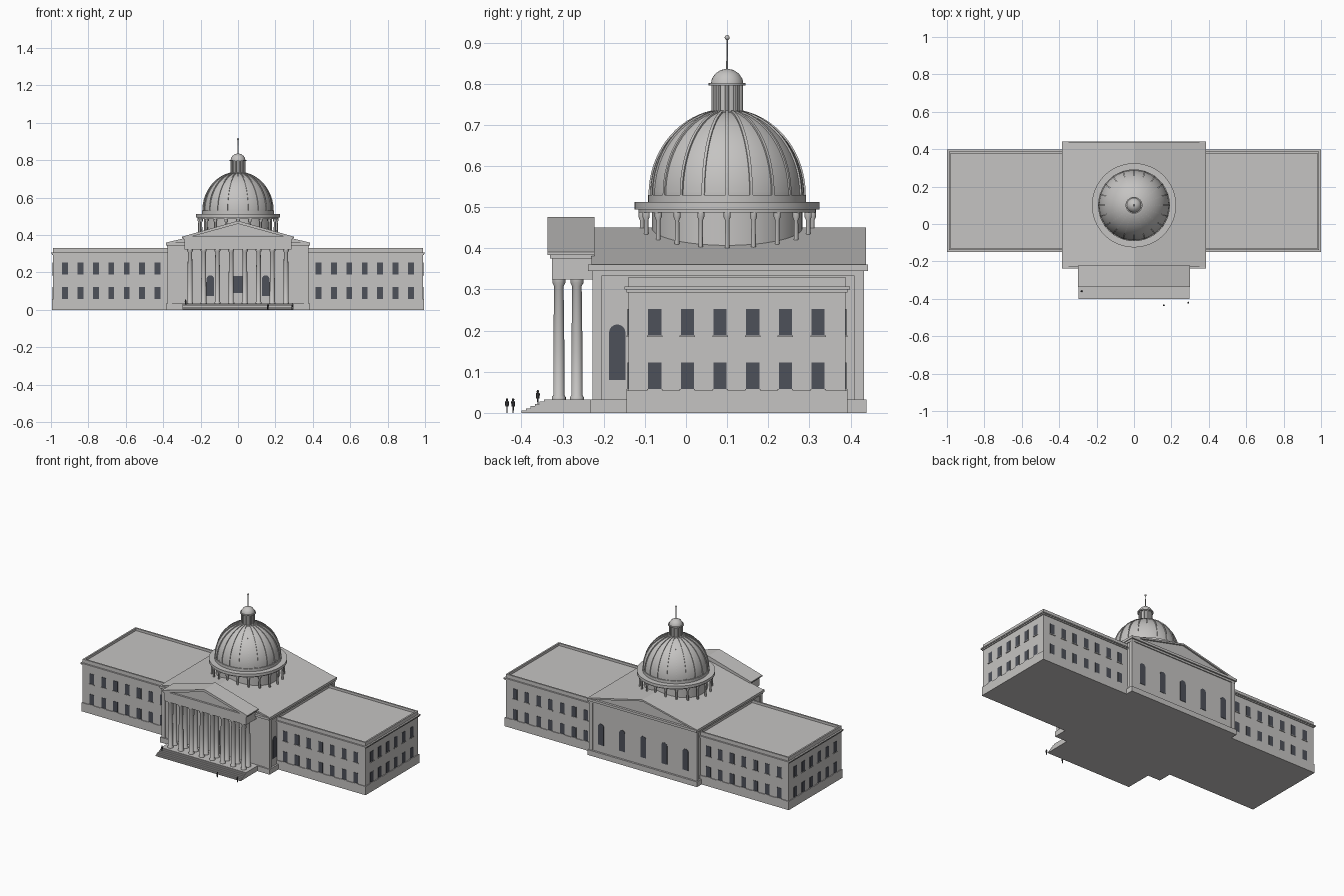
import bpy, bmesh, math
from mathutils import Matrix, Vector

cube = bpy.data.objects.get("Cube")
if cube:
    bpy.data.objects.remove(cube, do_unlink=True)


def material(name, rgb):
    m = bpy.data.materials.new(name)
    m.use_nodes = True
    m.diffuse_color = (*rgb, 1)
    m.node_tree.nodes["Principled BSDF"].inputs["Base Color"].default_value = (*rgb, 1)
    return m


STONE = material("pale_stone", (0.56, 0.55, 0.54))
GLASS = material("dark_glass", (0.075, 0.082, 0.1))
DARK = material("dark_clothing", (0.06, 0.06, 0.065))


def finish(name, bm, mat=STONE, smooth=False):
    bmesh.ops.recalc_face_normals(bm, faces=bm.faces)
    me = bpy.data.meshes.new(name)
    bm.to_mesh(me)
    bm.free()
    me.materials.append(mat)
    if smooth:
        me.shade_smooth()
        me.set_sharp_from_angle(angle=math.radians(35))
    ob = bpy.data.objects.new(name, me)
    bpy.context.collection.objects.link(ob)
    return ob


def box(bm, x0, x1, y0, y1, z0, z1):
    size = Matrix.Diagonal((abs(x1 - x0), y1 - y0, z1 - z0, 1))
    mid = Matrix.Translation(((x0 + x1) / 2, (y0 + y1) / 2, (z0 + z1) / 2))
    bmesh.ops.create_cube(bm, size=1, matrix=mid @ size)


def prism(bm, pts, axis, a, b, mat=Matrix()):
    """Extrude a (side, height) outline along the x or y axis from a to b."""
    def place(p, d):
        return mat @ Vector((d, p[0], p[1]) if axis == "x" else (p[0], d, p[1]))
    f = [bm.verts.new(place(p, a)) for p in pts]
    g = [bm.verts.new(place(p, b)) for p in pts]
    bm.faces.new(f)
    bm.faces.new(g[::-1])
    n = len(pts)
    for i in range(n):
        j = (i + 1) % n
        bm.faces.new((f[i], g[i], g[j], f[j]))


def lathe(bm, profile, x, y, sides):
    """Turn a (radius, height) profile around a vertical axis and cap it."""
    rings = [[bm.verts.new((x + r * math.cos(k * math.tau / sides),
                            y + r * math.sin(k * math.tau / sides), z))
              for k in range(sides)] for r, z in profile]
    for lo, hi in zip(rings, rings[1:]):
        for k in range(sides):
            j = (k + 1) % sides
            bm.faces.new((lo[k], lo[j], hi[j], hi[k]))
    bm.faces.new(rings[0][::-1])
    bm.faces.new(rings[-1])


def window(bm, axis, u, wall, z0, z1, w, arched=False):
    h = w / 2
    pts = [(u - h, z0), (u + h, z0)]
    if arched:
        pts += [(u + h * math.cos(t * math.pi / 8), z1 - h + h * math.sin(t * math.pi / 8))
                for t in range(9)]
    else:
        pts += [(u + h, z1), (u - h, z1)]
    prism(bm, pts, axis, wall - 0.002, wall + 0.002)


# Wings with plinth, cornice and parapet
WY0, WY1 = -0.14, 0.388
for side, label in ((-1, "right"), (1, "left")):
    bm = bmesh.new()
    inner, outer = side * 0.36, side * 0.99
    box(bm, inner, outer, WY0, WY1, 0, 0.315)
    box(bm, inner, outer + side * 0.005, WY0 - 0.005, WY1 + 0.005, 0, 0.055)
    box(bm, inner, outer + side * 0.01, WY0 - 0.01, WY1 + 0.01, 0.3, 0.307)
    box(bm, inner, outer + side * 0.005, WY0 - 0.005, WY1 + 0.005, 0.293, 0.3)
    for y in (WY0, WY1 - 0.01):
        box(bm, inner, outer, y, y + 0.01, 0.307, 0.33)
    box(bm, outer - side * 0.01, outer, WY0, WY1, 0.307, 0.33)
    finish(label + "_wing", bm)

    # Two rows of windows with sills on three walls
    glass, sills = bmesh.new(), bmesh.new()
    for z0 in (0.058, 0.188):
        z1 = z0 + 0.064
        for i in range(7):
            x = side * (0.43 + i * 0.0825)
            for wall in (WY0, WY1):
                window(glass, "y", x, wall, z0, z1, 0.031)
                box(sills, x - 0.019, x + 0.019, wall - 0.005, wall + 0.005, z0 - 0.004, z0)
        for i in range(6):
            y = -0.076 + i * 0.0794
            window(glass, "x", y, outer, z0, z1, 0.032)
            box(sills, outer - 0.005, outer + 0.005, y - 0.019, y + 0.019, z0 - 0.004, z0)
    finish(label + "_wing_windows", glass, GLASS)
    finish(label + "_wing_sills", sills)

# Central block
CX, CY0, CY1 = 0.373, -0.222, 0.427
bm = bmesh.new()
box(bm, -CX, CX, CY0, CY1, 0, 0.345)
box(bm, -0.384, 0.384, CY0 - 0.01, CY1 + 0.012, 0, 0.033)
for x in (-CX, CX):
    for y in (CY0, CY1):
        sx, sy = math.copysign(1, x), (-1 if y < 0 else 1)
        xs = sorted((x + sx * 0.005, x - sx * 0.02))
        ys = sorted((y + sy * 0.005, y - sy * 0.017))
        box(bm, *xs, *ys, 0.033, 0.345)
box(bm, -0.379, 0.379, CY0 - 0.006, CY1 + 0.006, 0.333, 0.345)
box(bm, -0.384, 0.384, CY0 - 0.016, CY1 + 0.015, 0.345, 0.36)
finish("central_block", bm)

# Main gabled roof with projecting raking edges
bm = bmesh.new()
prism(bm, [(-0.384, 0.36), (0.384, 0.36), (0, 0.45)], "y", CY0, CY1)
finish("main_roof", bm)
bm = bmesh.new()
rake = [(-0.384, 0.36), (0, 0.45), (0.384, 0.36), (0.34, 0.36), (0, 0.44), (-0.34, 0.36)]
for a, b in ((CY0 - 0.008, CY0 + 0.01), (CY1 - 0.01, CY1 + 0.01)):
    prism(bm, rake, "y", a, b)
finish("main_roof_edges", bm)

# Arched windows and entrance of the central block
bm = bmesh.new()
for i in range(-2, 3):
    window(bm, "y", i * 0.148, CY1, 0.08, 0.215, 0.04, True)
for x in (-0.148, 0.148):
    window(bm, "y", x, CY0, 0.075, 0.185, 0.04, True)
window(bm, "y", 0, CY0, 0.09, 0.18, 0.05)
for x in (-CX, CX):
    window(bm, "x", -0.167, x, 0.08, 0.215, 0.04, True)
finish("arched_windows", bm, GLASS)
bm = bmesh.new()
box(bm, -0.03, 0.03, CY0 - 0.004, CY0, 0.033, 0.085)
finish("entrance_door", bm)

# Portico platform and steps
bm = bmesh.new()
box(bm, -0.298, 0.298, -0.335, CY0, 0, 0.033)
for i in range(6):
    box(bm, -0.298, 0.298, -0.4 + i * 0.011, -0.335, i * 0.0055, (i + 1) * 0.0055)
finish("portico_steps", bm)

# Two rows of portico columns
bm = bmesh.new()
shaft = [(0.017, 0.033), (0.017, 0.038), (0.0135, 0.043), (0.0135, 0.15), (0.0115, 0.308),
         (0.016, 0.316), (0.016, 0.326)]
for i in range(8):
    x = (i - 3.5) * 0.0733
    for y in (-0.309, -0.265):
        lathe(bm, shaft, x, y, 16)
finish("portico_columns", bm, smooth=True)

# Portico entablature and pediment
bm = bmesh.new()
box(bm, -0.285, 0.285, -0.326, CY0, 0.324, 0.378)
box(bm, -0.292, 0.292, -0.33, CY0, 0.375, 0.384)
box(bm, -0.3, 0.3, -0.336, CY0, 0.384, 0.391)
prism(bm, [(-0.28, 0.391), (0.28, 0.391), (0, 0.465)], "y", -0.324, CY0)
prism(bm, [(-0.3, 0.391), (0, 0.476), (0.3, 0.391), (0.25, 0.391), (0, 0.46), (-0.25, 0.391)],
      "y", -0.336, CY0)
finish("portico_pediment", bm)

# Drum and colonnade under the dome
DY = 0.1
bm = bmesh.new()
lathe(bm, [(0.183, 0.35), (0.183, 0.487), (0.216, 0.487), (0.216, 0.494), (0.225, 0.494),
           (0.225, 0.512), (0.192, 0.512), (0.192, 0.53), (0.187, 0.53), (0.187, 0.536)],
      0, DY, 64)
finish("dome_drum", bm, smooth=True)
bm = bmesh.new()
for i in range(20):
    a = i * math.tau / 20
    lathe(bm, [(0.0065, 0.36), (0.0055, 0.468), (0.009, 0.476), (0.009, 0.488)],
          0.207 * math.cos(a), DY + 0.207 * math.sin(a), 10)
finish("drum_columns", bm, smooth=True)


# Dome shell and raised ribs
def dome_arc(grow, steps=16):
    top = math.radians(78)
    return [((0.187 + grow) * math.cos(top * k / steps),
             0.53 + (0.205 + grow) * math.sin(top * k / steps)) for k in range(steps + 1)]


bm = bmesh.new()
lathe(bm, dome_arc(0), 0, DY, 64)
finish("dome", bm, smooth=True)
bm = bmesh.new()
for i in range(20):
    turn = Matrix.Translation((0, DY, 0)) @ Matrix.Rotation(i * math.tau / 20, 4, "Z")
    prism(bm, dome_arc(0.004) + dome_arc(-0.004)[::-1], "y", -0.0035, 0.0035, turn)
finish("dome_ribs", bm)

# Lantern, cupola and spire
bm = bmesh.new()
lathe(bm, [(0.042, 0.72), (0.042, 0.734), (0.033, 0.734), (0.033, 0.795), (0.045, 0.795),
           (0.045, 0.802), (0.039, 0.802), (0.037, 0.812), (0.029, 0.824), (0.016, 0.833),
           (0.003, 0.836)], 0, DY, 32)
for i in range(10):
    a = i * math.tau / 10
    lathe(bm, [(0.005, 0.73), (0.005, 0.797)],
          0.035 * math.cos(a), DY + 0.035 * math.sin(a), 8)
finish("lantern", bm, smooth=True)
bm = bmesh.new()
lathe(bm, [(0.0025, 0.83), (0.0015, 0.91)], 0, DY, 8)
bmesh.ops.create_uvsphere(bm, u_segments=12, v_segments=8, radius=0.006,
                          matrix=Matrix.Translation((0, DY, 0.912)))
finish("spire", bm, smooth=True)

# Small standing figures
for n, (x, y, z) in enumerate(((0.16, -0.435, 0), (0.29, -0.42, 0), (-0.28, -0.36, 0.02))):
    bm = bmesh.new()
    for s in (-1, 1):
        lathe(bm, [(0.0015, z), (0.002, z + 0.017)], x + s * 0.0025, y, 6)
    lathe(bm, [(0.004, z + 0.015), (0.005, z + 0.027), (0.002, z + 0.03)], x, y, 8)
    bmesh.ops.create_uvsphere(bm, u_segments=8, v_segments=6, radius=0.003,
                              matrix=Matrix.Translation((x, y, z + 0.0325)))
    finish("figure_%d" % (n + 1), bm, DARK, smooth=True)
